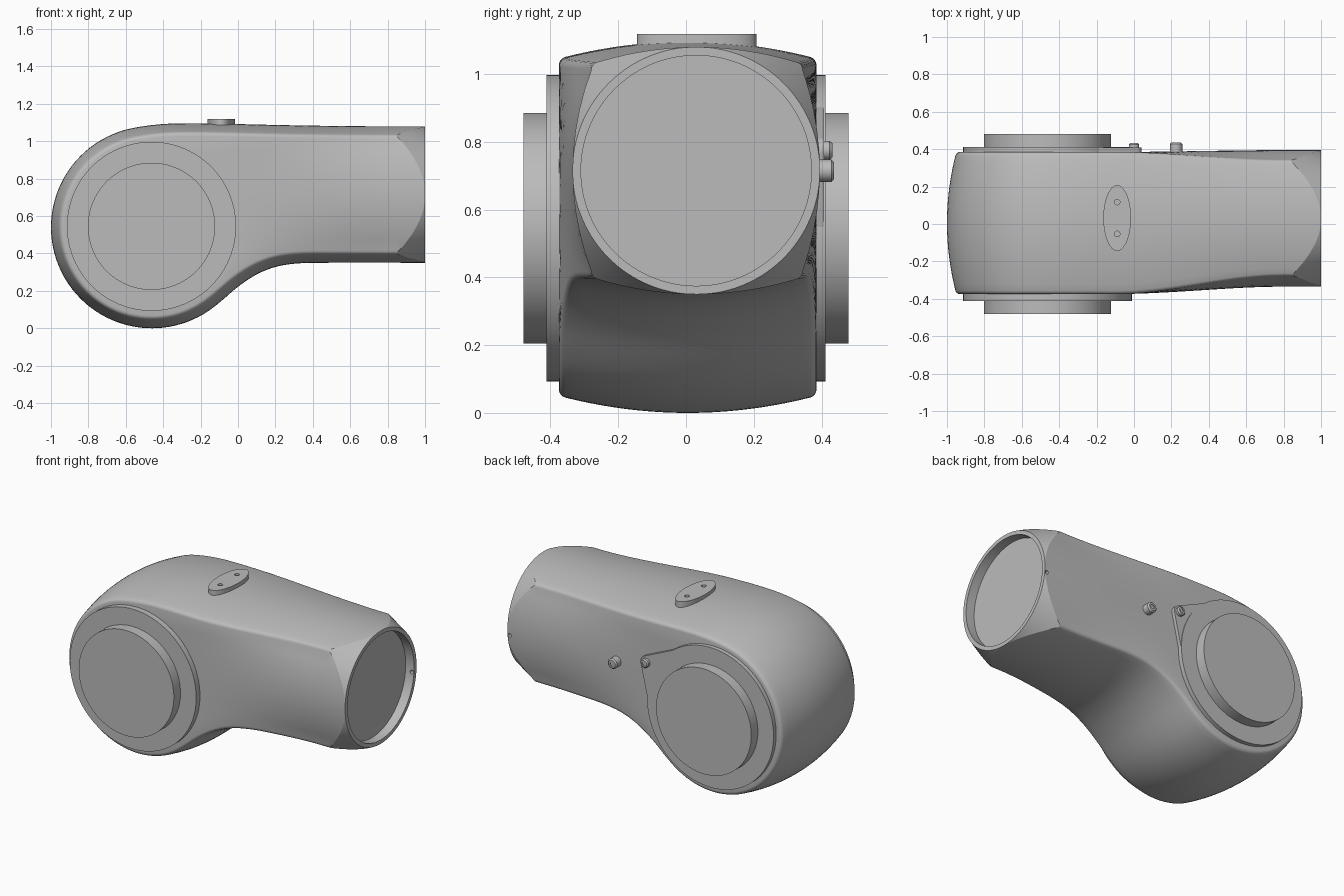
import bpy, bmesh
from math import sin, cos, pi, sqrt
from mathutils import Vector, Matrix

if "Cube" in bpy.data.objects:
    bpy.data.objects.remove(bpy.data.objects["Cube"])

grey = bpy.data.materials.new("light grey")
grey.use_nodes = True
COLOUR = (0.5, 0.5, 0.5, 1)
grey.diffuse_color = COLOUR
grey.node_tree.nodes["Principled BSDF"].inputs["Base Color"].default_value = COLOUR

HEAD_X, HEAD_Z, HEAD_R = -0.46, 0.54, 0.54
TUBE_Y, TUBE_Z, TUBE_R = 0.03, 0.715, 0.365


def finish(name, bm):
    bmesh.ops.remove_doubles(bm, verts=bm.verts, dist=1e-4)
    bmesh.ops.recalc_face_normals(bm, faces=bm.faces)
    mesh = bpy.data.meshes.new(name)
    bm.to_mesh(mesh)
    bm.free()
    mesh.materials.append(grey)
    obj = bpy.data.objects.new(name, mesh)
    bpy.context.collection.objects.link(obj)
    return obj


def smooth(obj, angle=0.5):
    bpy.ops.object.select_all(action="DESELECT")
    obj.select_set(True)
    bpy.context.view_layer.objects.active = obj
    bpy.ops.object.shade_smooth_by_angle(angle=angle)


def rod(name, start, end, r1, r2=None, sides=96, stretch=None):
    """Cylinder or cone between two points."""
    start, end = Vector(start), Vector(end)
    axis = end - start
    turn = axis.to_track_quat("Z", "Y").to_matrix().to_4x4()
    bm = bmesh.new()
    bmesh.ops.create_cone(bm, cap_ends=True, segments=sides, radius1=r1,
                          radius2=r1 if r2 is None else r2, depth=axis.length)
    if stretch:
        bmesh.ops.scale(bm, vec=stretch, verts=bm.verts)
    bmesh.ops.transform(bm, matrix=Matrix.Translation((start + end) / 2) @ turn, verts=bm.verts)
    return finish(name, bm)


def boolean(obj, cutter, operation="DIFFERENCE"):
    mod = obj.modifiers.new("cut", "BOOLEAN")
    mod.operation, mod.object, mod.solver = operation, cutter, "EXACT"
    bpy.context.view_layer.objects.active = obj
    bpy.ops.object.modifier_apply(modifier=mod.name)
    bpy.data.objects.remove(cutter)


def hermite(table, x):
    """Smooth curve through a few profile points."""
    def slope(i):
        a, b = table[max(i - 1, 0)], table[min(i + 1, len(table) - 1)]
        return (b[1] - a[1]) / (b[0] - a[0])
    i = max(k for k in range(len(table) - 1) if table[k][0] <= x)
    (x0, z0), (x1, z1) = table[i], table[i + 1]
    w = x1 - x0
    t = (x - x0) / w
    return (z0 * (1 + 2 * t) * (1 - t) ** 2 + z1 * t * t * (3 - 2 * t)
            + w * t * (1 - t) * (slope(i) * (1 - t) - slope(i + 1) * t))


TOP = [(-.75, .996), (-.65, 1.046), (-.55, 1.073), (-.4, 1.092), (-.25, 1.096),
       (-.1, 1.094), (.3, 1.085), (.7, 1.08), (1.1, 1.08)]
BOTTOM = [(-.2, .067), (-.1, .137), (0, .222), (.1, .288), (.2, .328),
          (.3, .345), (.42, .35), (1.1, .35)]


def outline(x, table, sign):
    if x < table[1][0]:
        return HEAD_Z + sign * sqrt(max(HEAD_R ** 2 - (x - HEAD_X) ** 2, 0))
    return hermite(table, x)


def make_body():
    xs = [HEAD_X - HEAD_R * cos(pi / 2 * i / 24) for i in range(24)]
    xs += [HEAD_X + (1.02 - HEAD_X) * i / 48 for i in range(49)]
    n = len(xs)
    # one continuous side profile: along the top, round the head, along the bottom
    path = [Vector((x, outline(x, TOP, 1))) for x in reversed(xs)]
    path += [Vector((x, outline(x, BOTTOM, -1))) for x in xs[1:]]
    normals = []
    for i in range(len(path)):
        t = path[min(i + 1, len(path) - 1)] - path[max(i - 1, 0)]
        normals.append(Vector((-t.y, t.x)).normalized())
    # crowned cross-section with a small rounded edge: (side position, inset)
    soft = [(0.95 + 0.05 * sin(a), 0.018 * (1 - cos(a))) for a in (pi / 8 * k for k in range(5))]
    half = [(k / 10 * 0.95, 0) for k in range(10)] + soft
    crown = [(-u, f) for u, f in reversed(half[1:])] + half
    bm = bmesh.new()
    rings = []
    for k, x in enumerate(xs):
        t = min(max((x + 0.1) / 0.9, 0), 1)
        t = t * t * (3 - 2 * t)
        front, back = -0.375 + 0.095 * t, 0.385 - 0.04 * t
        bulge = {front: -0.055 * t, back: 0.05 * t}

        def row(i):
            out = []
            for u, fillet in crown:
                p = path[i] + normals[i] * (0.05 * u * u + fillet)
                out.append(Vector((p.x, (front + back) / 2 + u * (back - front) / 2, p.y)))
            return out

        def flank(a, b, y):
            return [a.lerp(b, j / 10) + Vector((0, bulge[y] * (1 - (j / 5 - 1) ** 2), 0))
                    for j in range(1, 10)]
        upper, lower = row(n - 1 - k), row(n - 1 + k)
        ring = upper + flank(upper[-1], lower[-1], back) + lower[::-1]
        ring += flank(lower[0], upper[0], front)
        rings.append([bm.verts.new(p) for p in ring])
    m = len(rings[0])
    for a, b in zip(rings, rings[1:]):
        for j in range(m):
            bm.faces.new((a[j], a[(j + 1) % m], b[(j + 1) % m], b[j]))
    bm.faces.new(rings[-1])
    bmesh.ops.dissolve_degenerate(bm, dist=1e-5, edges=bm.edges)
    return finish("elbow_housing", bm)


# Housing, trimmed by a cone at the tube mouth and hollowed there
body = make_body()
trim = rod("trim", (1, TUBE_Y, TUBE_Z), (-1.2, TUBE_Y, TUBE_Z), TUBE_R, TUBE_R + 2.2 * 0.47, sides=128)
boolean(body, trim, "INTERSECT")
boolean(body, rod("mouth", (0.94, TUBE_Y, TUBE_Z), (1.1, TUBE_Y, TUBE_Z), 0.34, sides=128))
boolean(body, rod("notch", (0.985, 0.33, 0.68), (0.985, 0.45, 0.68), 0.012, sides=16))
smooth(body, 0.35)

# Joint flanges and hubs on both sides
JX, JZ = -0.4625, 0.545
for name, s in (("front", -1), ("back", 1)):
    smooth(rod(name + "_flange", (JX, s * 0.3, JZ), (JX, s * 0.412, JZ), 0.452))
    smooth(rod(name + "_hub", (JX, s * 0.3, JZ), (JX, s * 0.48, JZ), 0.34))

# Lug reaching from the back flange to its screw
LUG = (0.0, 0.775)
bm = bmesh.new()
for cx, cz, r in ((JX, JZ, 0.44), (*LUG, 0.04)):
    for k in range(64):
        a = 2 * pi * k / 64
        for y in (0.36, 0.408):
            bm.verts.new((cx + r * cos(a), y, cz + r * sin(a)))
bmesh.ops.convex_hull(bm, input=bm.verts)
smooth(finish("flange_lug", bm))

# Screw and peg, each with a socket
for name, x, z, r, y in (("lug_screw", *LUG, 0.028, 0.432), ("side_peg", 0.225, 0.715, 0.033, 0.437)):
    part = rod(name, (x, 0.36, z), (x, y - 0.008, z), r, sides=32)
    smooth(part)
    cap = rod(name + "_head", (x, y - 0.008, z), (x, y, z), r, r * 0.75, sides=32)
    boolean(cap, rod("socket", (x, y - 0.006, z), (x, y + 0.02, z), r * 0.45, sides=6))
    smooth(cap)

# Oval pad on top with two small holes
PX, PY = -0.09, 0.032
pad = rod("top_pad", (PX, PY, 1.06), (PX, PY, 1.118), 1, sides=64, stretch=(0.074, 0.176, 1))
for y in (PY - 0.085, PY + 0.085):
    boolean(pad, rod("hole", (PX, y, 1.1), (PX, y, 1.15), 0.015, sides=24))
smooth(pad)
